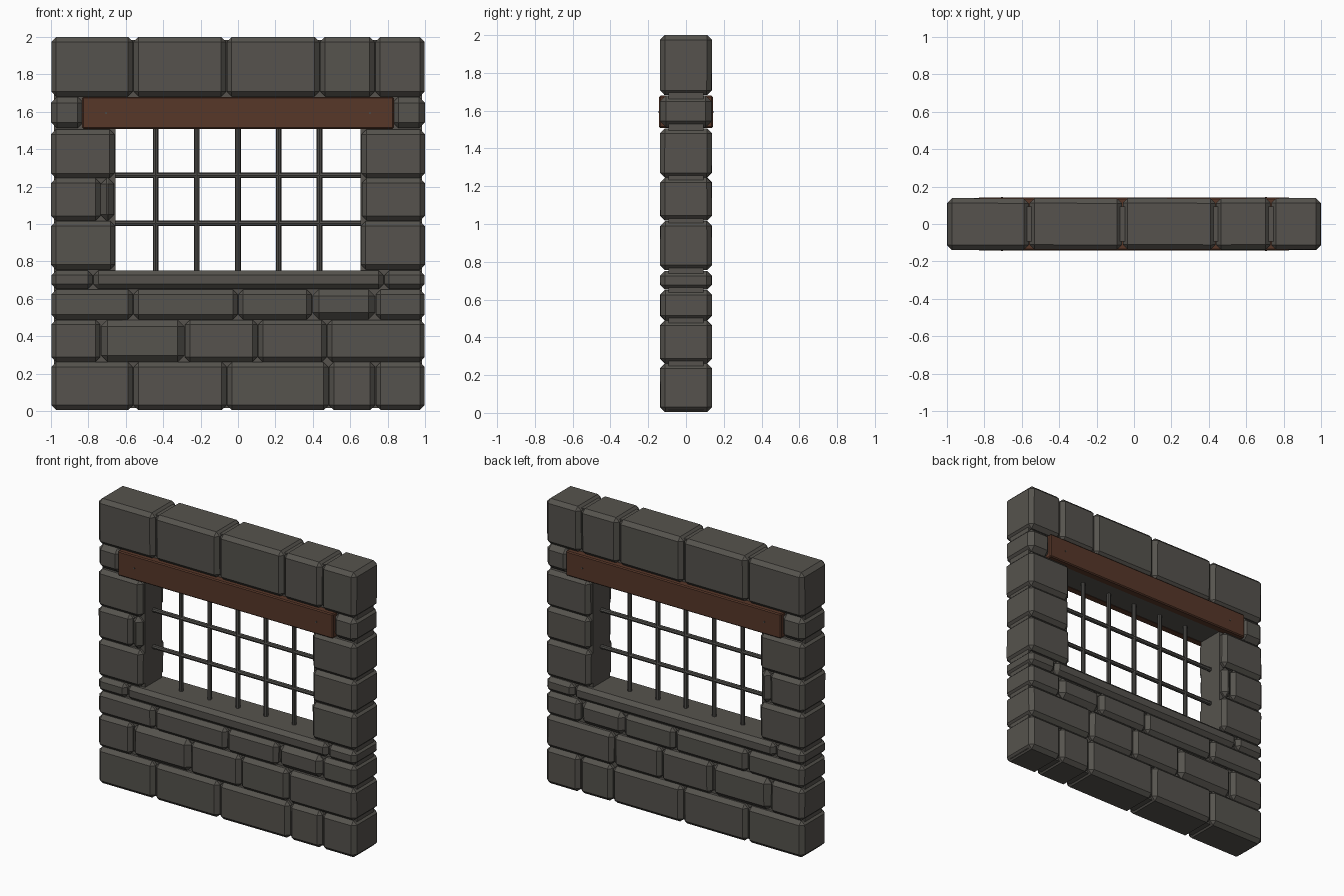
import bpy, bmesh, random
from mathutils import Matrix, Vector

random.seed(4)
cube = bpy.data.objects.get("Cube")
if cube:
    bpy.data.objects.remove(cube, do_unlink=True)


def material(name, rgb):
    mat = bpy.data.materials.new(name)
    mat.use_nodes = True
    mat.diffuse_color = (*rgb, 1)
    mat.node_tree.nodes["Principled BSDF"].inputs["Base Color"].default_value = (*rgb, 1)
    return mat


stone = material("dark_stone", (0.092, 0.086, 0.075))
wood = material("brown_wood", (0.095, 0.038, 0.022))
iron = material("dark_iron", (0.075, 0.072, 0.066))


def finish(name, bm, mat):
    mesh = bpy.data.meshes.new(name)
    bm.to_mesh(mesh)
    bm.free()
    mesh.materials.append(mat)
    obj = bpy.data.objects.new(name, mesh)
    bpy.context.collection.objects.link(obj)
    return obj


def block(name, x0, x1, y0, y1, z0, z1, mat, chamfer=0.0, wobble=0.0):
    """Box between two corners with chamfered edges and slightly uneven corners."""
    bm = bmesh.new()
    bmesh.ops.create_cube(bm, size=1)
    for v in bm.verts:
        v.co = Vector((x1 if v.co.x > 0 else x0, y1 if v.co.y > 0 else y0,
                       z1 if v.co.z > 0 else z0))
        # corners only wander inwards in depth
        v.co.y *= 1 - random.uniform(0, wobble)
    if chamfer:
        bmesh.ops.bevel(bm, geom=bm.edges[:], offset=chamfer, segments=1,
                        affect='EDGES', clamp_overlap=True)
    return finish(name, bm, mat)


def rod(name, start, end, radius, mat, sides=8):
    start, end = Vector(start), Vector(end)
    axis = end - start
    bm = bmesh.new()
    bmesh.ops.create_cone(bm, cap_ends=True, segments=sides, radius1=radius,
                          radius2=radius, depth=axis.length)
    turn = axis.to_track_quat('Z', 'Y').to_matrix().to_4x4()
    bm.transform(Matrix.Translation((start + end) / 2) @ turn)
    return finish(name, bm, mat)


# Recessed mortar core around the opening
core = 0.093
block("core_bottom", -0.985, 0.985, -core, core, 0.015, 0.735, stone)
block("core_top", -0.985, 0.985, -core, core, 1.51, 1.985, stone)
block("core_right", -0.985, -0.655, -core, core, 0.72, 1.52, stone)
block("core_left", 0.655, 0.985, -core, core, 0.72, 1.52, stone)

# Stone courses: bottom, top, and joints along x
depth = 0.139
courses = [
    ("base", 0.005, 0.262, [-1, -0.56, -0.06, 0.485, 0.735, 1]),
    ("second", 0.262, 0.488, [-1, -0.735, -0.285, 0.105, 0.475, 1]),
    ("third", 0.49, 0.65, [-1, -0.56, 0.0, 0.395, 0.735, 1]),
    ("sill", 0.652, 0.752, [-1, -0.775, 0.78, 1]),
    ("top", 1.682, 2.0, [-1, -0.56, -0.062, 0.437, 0.732, 1]),
]
soft = {("second", 1), ("third", 3)}
for name, z0, z1, joints in courses:
    for i, (x0, x1) in enumerate(zip(joints, joints[1:])):
        chamfer = 0.036 if (name, i) in soft else 0.026
        block(f"{name}_stone_{i + 1}", x0 + 0.002, x1 - 0.002, -depth, depth,
              z0, z1, stone, chamfer, 0.03)

# Jamb stones beside the opening
jambs = [
    (0.757, 1.015, [-1, -0.657], [0.657, 1]),
    (1.018, 1.245, [-1, -0.735, -0.662], [0.662, 1]),
    (1.245, 1.505, [-1, -0.66], [0.66, 1]),
    (1.512, 1.68, [-1, -0.825], [0.825, 1]),
]
for row, (z0, z1, right, left) in enumerate(jambs):
    for side, joints in (("right", right), ("left", left)):
        for i, (x0, x1) in enumerate(zip(joints, joints[1:])):
            narrow = x1 - x0 < 0.2
            block(f"{side}_jamb_stone_{row + 1}_{i + 1}", x0, x1, -depth, depth,
                  z0, z1, stone, 0.032 if narrow else 0.026, 0.03)

# Timber lintels with nail heads on both faces
for side, s in (("front", -1), ("back", 1)):
    y0, y1 = sorted((s * 0.085, s * 0.142))
    block(f"{side}_lintel", -0.833, 0.833, y0, y1, 1.508, 1.68, wood, 0.007)
    for x in (-0.705, 0.705):
        rod(f"{side}_lintel_nail", (x, s * 0.138, 1.593), (x, s * 0.145, 1.593),
            0.006, iron, 6)

# Window grille
for x in (-0.44, -0.22, 0, 0.217, 0.436):
    rod("upright_bar", (x, 0, 0.72), (x, 0, 1.53), 0.015, iron)
for z in (1.003, 1.26):
    rod("cross_bar", (-0.675, 0, z), (0.675, 0, z), 0.015, iron)
